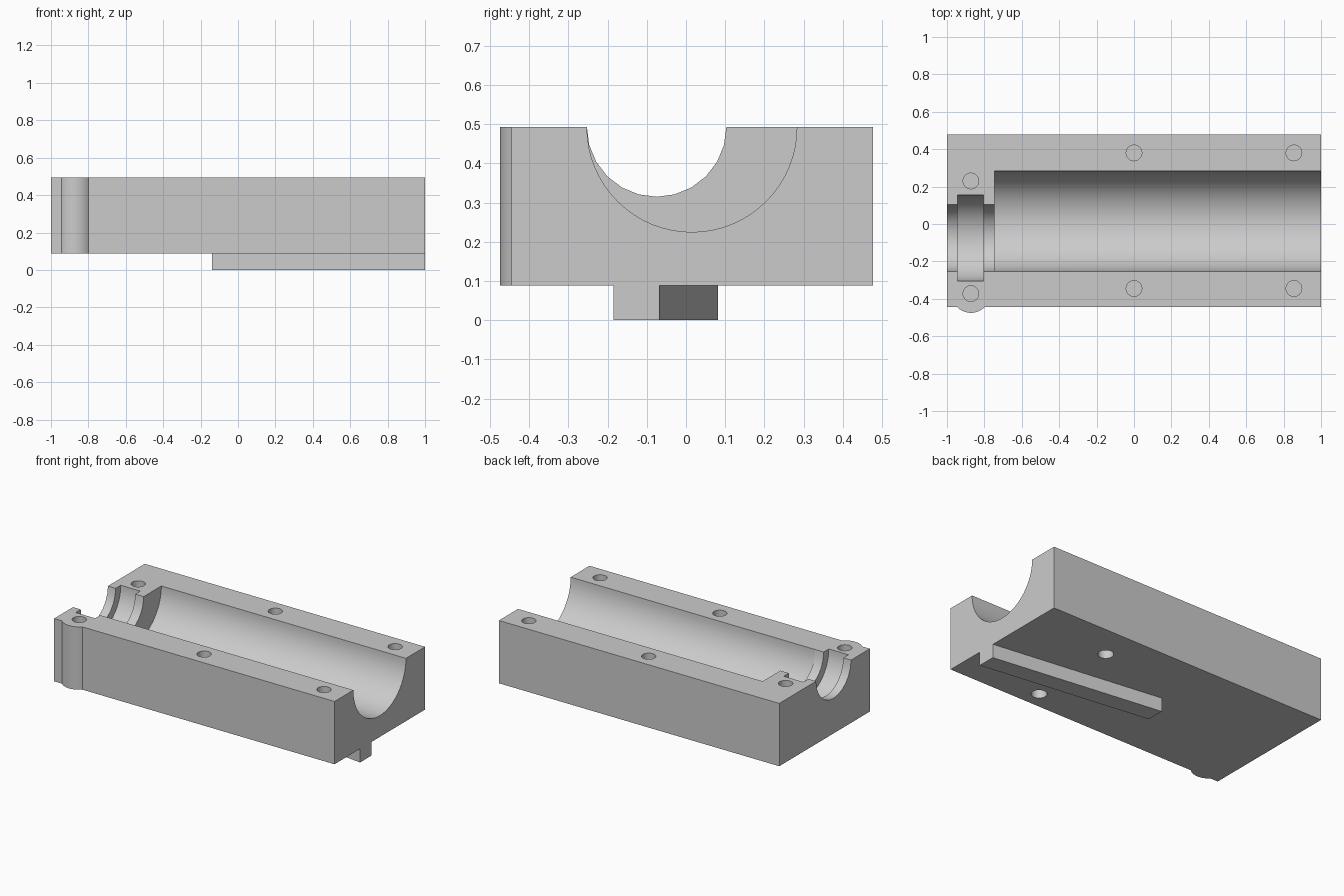
import bpy, bmesh
from math import pi, sin, cos, acos
from mathutils import Matrix, Vector

if "Cube" in bpy.data.objects:
    bpy.data.objects.remove(bpy.data.objects["Cube"])

grey = bpy.data.materials.new("light grey")
grey.use_nodes = True
grey.diffuse_color = (0.6, 0.6, 0.6, 1)
grey.node_tree.nodes["Principled BSDF"].inputs["Base Color"].default_value = (0.6, 0.6, 0.6, 1)

BOTTOM, TOP = 0.088, 0.493
FRONT, BACK = -0.445, 0.478


def make_object(name, bm):
    mesh = bpy.data.meshes.new(name)
    bmesh.ops.recalc_face_normals(bm, faces=bm.faces)
    bm.to_mesh(mesh)
    bm.free()
    mesh.materials.append(grey)
    obj = bpy.data.objects.new(name, mesh)
    bpy.context.collection.objects.link(obj)
    return obj


def prism(name, outline, z0, z1):
    bm = bmesh.new()
    face = bm.faces.new([bm.verts.new((x, y, z0)) for x, y in outline])
    new = bmesh.ops.extrude_face_region(bm, geom=[face])["geom"]
    verts = [v for v in new if isinstance(v, bmesh.types.BMVert)]
    bmesh.ops.translate(bm, verts=verts, vec=(0, 0, z1 - z0))
    return make_object(name, bm)


def cylinder(name, start, end, radius, sides):
    a, b = Vector(start), Vector(end)
    turn = (b - a).to_track_quat('Z', 'Y').to_matrix().to_4x4()
    bm = bmesh.new()
    bmesh.ops.create_cone(bm, cap_ends=True, segments=sides, radius1=radius, radius2=radius,
                          depth=(b - a).length, matrix=Matrix.Translation((a + b) / 2) @ turn)
    return make_object(name, bm)


def cut(target, cutter):
    mod = target.modifiers.new("cut", 'BOOLEAN')
    mod.operation, mod.solver, mod.object = 'DIFFERENCE', 'EXACT', cutter
    bpy.context.view_layer.objects.active = target
    bpy.ops.object.modifier_apply(modifier=mod.name)
    bpy.data.objects.remove(cutter)


# Block, with a rounded boss around the front screw hole
boss_x, boss_y, boss_r = -0.872, -0.372, 0.103
half = acos((boss_y - FRONT) / boss_r)
boss = [(boss_x + boss_r * sin(t), boss_y - boss_r * cos(t))
        for t in [half * (i / 8 - 1) for i in range(17)]]
block = prism("bearing_block", [(-1, FRONT)] + boss + [(1, FRONT), (1, BACK), (-1, BACK)], BOTTOM, TOP)

# Main bore, offset shaft bore and its seal groove
for x0, x1, y, r, sides in [(-0.745, 1.1, 0.015, 0.268, 64),
                            (-1.1, -0.74, -0.075, 0.178, 24),
                            (-0.945, -0.805, -0.075, 0.23, 64)]:
    cut(block, cylinder("bore_cutter", (x0, y, TOP), (x1, y, TOP), r, sides))

# Blind screw holes in the top and underside
for x, y in [(0, 0.38), (0.855, 0.38), (boss_x, 0.23), (boss_x, boss_y), (0, -0.345), (0.855, -0.345)]:
    cut(block, cylinder("hole_cutter", (x, y, TOP - 0.2), (x, y, TOP + 0.1), 0.042, 32))
for y in (0.26, -0.335):
    cut(block, cylinder("hole_cutter", (0.43, y, BOTTOM - 0.1), (0.43, y, BOTTOM + 0.15), 0.046, 32))

# Slanted key rail under the block
rail = prism("key_rail", [(1, -0.185), (1, -0.068), (-0.14, 0.082), (-0.14, -0.035)], 0, BOTTOM)

for obj in (block, rail):
    bpy.ops.object.select_all(action='DESELECT')
    obj.select_set(True)
    bpy.context.view_layer.objects.active = obj
    bpy.ops.object.shade_smooth_by_angle(angle=pi / 6)
